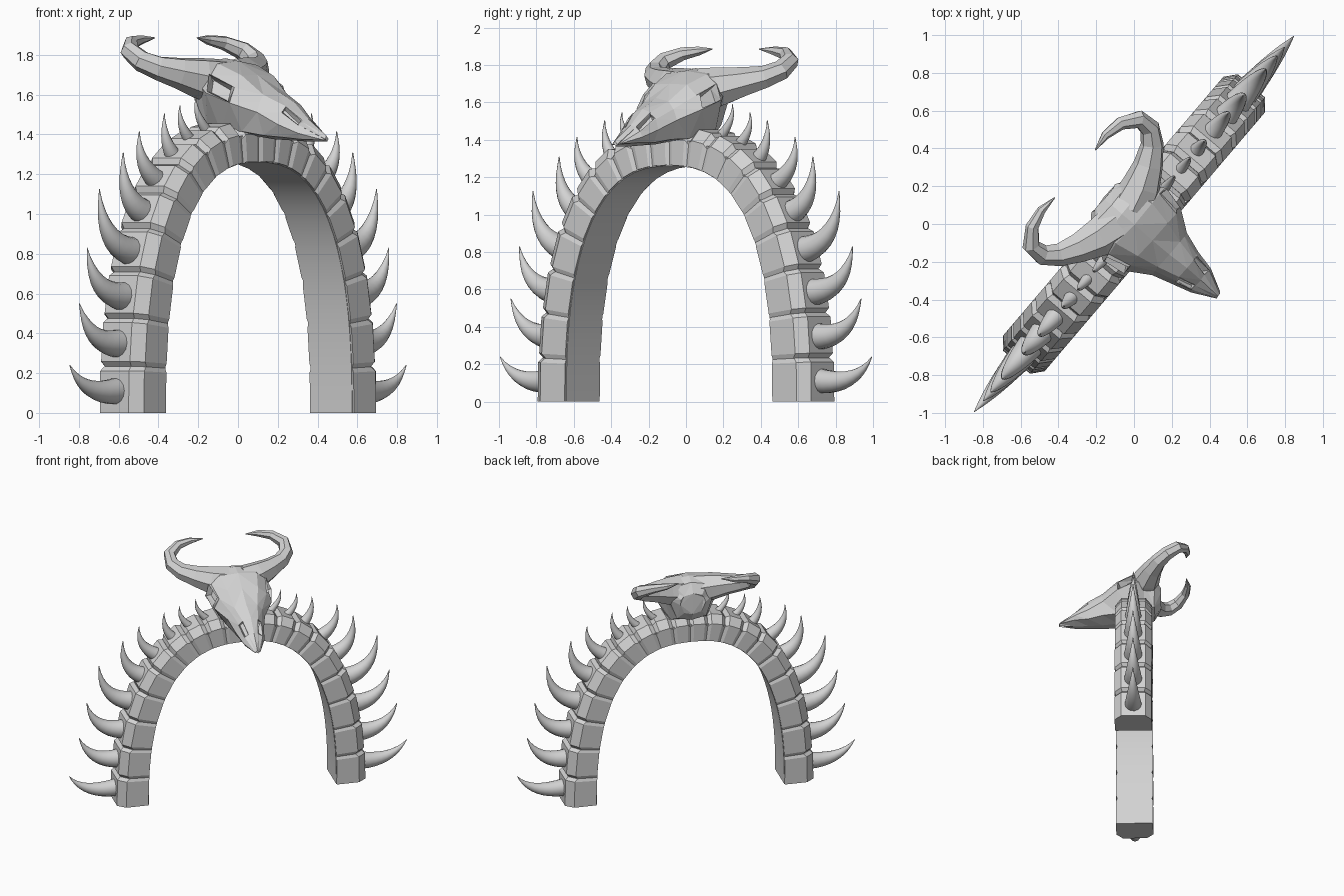
import bpy, bmesh, math, random
from mathutils import Vector, Matrix

random.seed(4)
cube = bpy.data.objects.get("Cube")
if cube:
    bpy.data.objects.remove(cube, do_unlink=True)

# One plain bone colour
GREY = (0.65, 0.65, 0.65, 1)
bone = bpy.data.materials.new("bone grey")
bone.use_nodes = True
bone.diffuse_color = GREY
bone.node_tree.nodes["Principled BSDF"].inputs["Base Color"].default_value = GREY

# The arch is built along local x, facing local -y, then turned about z
TURN = Matrix.Rotation(math.radians(49.6), 4, "Z")


def loft(rings):
    """Skin a list of equal-sized rings and cap both ends."""
    bm = bmesh.new()
    rows = [[bm.verts.new(p) for p in ring] for ring in rings]
    count = len(rows[0])
    for a, b in zip(rows, rows[1:]):
        for i in range(count):
            j = (i + 1) % count
            bm.faces.new((a[i], a[j], b[j], b[i]))
    bm.faces.new(rows[0])
    bm.faces.new(rows[-1])
    bmesh.ops.recalc_face_normals(bm, faces=bm.faces)
    return bm


def finish(name, bm, smooth=None):
    mesh = bpy.data.meshes.new(name)
    bm.to_mesh(mesh)
    bm.free()
    mesh.materials.append(bone)
    obj = bpy.data.objects.new(name, mesh)
    bpy.context.collection.objects.link(obj)
    obj.matrix_world = TURN
    if smooth:
        bpy.ops.object.select_all(action="DESELECT")
        obj.select_set(True)
        bpy.context.view_layer.objects.active = obj
        bpy.ops.object.shade_smooth_by_angle(angle=math.radians(smooth))


def tube(points, radii, sides):
    """Tapered round sweep along a path."""
    rings = []
    normal = None
    for i, p in enumerate(points):
        tangent = (points[min(i + 1, len(points) - 1)] - points[max(i - 1, 0)]).normalized()
        if normal is None:
            normal = tangent.cross(Vector((0.1, 1, 0.2)))
        normal = (normal - tangent * normal.dot(tangent)).normalized()
        other = tangent.cross(normal)
        angles = [2 * math.pi * k / sides for k in range(sides)]
        rings.append([p + radii[i] * (normal * math.cos(a) + other * math.sin(a)) for a in angles])
    return loft(rings)


# Inner curve of the arch: a superellipse quarter, measured by arc length
HALF, TOP, POWER = 0.725, 1.26, 2.5


def curve(t):
    return Vector((HALF * max(math.cos(t), 0) ** (2 / POWER), 0, TOP * math.sin(t) ** (2 / POWER)))


STEPS = 2000
samples = [curve(math.pi / 2 * i / STEPS) for i in range(STEPS + 1)]
lengths = [0]
for a, b in zip(samples, samples[1:]):
    lengths.append(lengths[-1] + (b - a).length)


def frame(fraction):
    """Point and outward direction at a fraction of the way from foot to crown."""
    target = fraction * lengths[-1]
    i = next((k for k, d in enumerate(lengths) if d >= target), STEPS)
    p = samples[i]
    out = Vector(((p.x / HALF) ** (POWER - 1) / HALF, 0, (p.z / TOP) ** (POWER - 1) / TOP))
    return p, out.normalized()


def section(fraction, side, profile):
    p, out = frame(fraction)
    pts = [p + out * w + Vector((0, n, 0)) for n, w in profile]
    return [Vector((side * q.x, q.y, q.z)) for q in pts]


# Smooth inner lining of the arch
lining = [(-0.135, 0), (0.135, 0), (0.135, 0.14), (-0.135, 0.14)]
cuts = [i / 20 for i in range(21)]
rings = [section(f, 1, lining) for f in cuts] + [section(f, -1, lining) for f in reversed(cuts[:-1])]
finish("arch_lining", loft(rings), 35)


def block_profile(half, height):
    right = [(half, 0.004), (half, height - 0.06), (half - 0.05, height)]
    return right + [(-n, w) for n, w in reversed(right)]


# Bevelled vertebra blocks with a curved spike on each, shorter toward the crown
block_sizes = [0.225, 0.225, 0.215, 0.2, 0.17, 0.145, 0.125, 0.115, 0.11, 0.12]
spike_tips = [(1.305, 0.24), (1.23, 0.55), (1.17, 0.83), (1.075, 1.125), (0.89, 1.31),
              (0.765, 1.415), (0.57, 1.505), (0.45, 1.545), (0.325, 1.59)]
spike_radii = [0.07, 0.075, 0.076, 0.076, 0.07, 0.056, 0.044, 0.034, 0.03]
total = sum(block_sizes)

for side, label in ((1, "left"), (-1, "right")):
    start = 0
    for i, size in enumerate(block_sizes):
        end = start + size / total
        bevel = 0.022 / total
        height = 0.235 - 0.035 * start
        full, low = block_profile(0.145, height), block_profile(0.136, height - 0.022)
        stations = [(start, low), (start + bevel, full), (end - bevel, full), (end, low)]
        if i == 0:
            stations[0] = (0, full)
        finish(f"{label}_vertebra_{i + 1}", loft([section(f, side, p) for f, p in stations]))

        if i < len(spike_tips):
            p, out = frame((start + end) / 2)
            base = p + out * (height - 0.065)
            tip = Vector((spike_tips[i][0], 0, spike_tips[i][1]))
            reach = (tip - base).length
            # Spikes leave the block squarely, then hook upward
            hook = min(i / 4, 1)
            bend = Vector((tip.x - 0.12 + 0.14 * hook, 0,
                           base.z + reach * (0.6 * out.z - 0.12)))
            path, radii = [], []
            for k in range(11):
                t = k / 10
                q = base * (1 - t) ** 2 + bend * 2 * t * (1 - t) + tip * t * t
                path.append(Vector((side * q.x, 0, q.z)))
                radii.append(max(spike_radii[i] * (1 - t ** 1.3), 0.002))
            finish(f"{label}_spike_{i + 1}", tube(path, radii, 14), 60)
        start = end

# Skull: forward position, top / middle / bottom heights, top / middle / bottom half widths
skull_stations = [
    (-0.21, 1.69, 1.61, 1.52, 0.07, 0.10, 0.07),
    (-0.16, 1.755, 1.64, 1.46, 0.12, 0.17, 0.11),
    (-0.08, 1.785, 1.65, 1.42, 0.13, 0.20, 0.14),
    (0.00, 1.77, 1.61, 1.40, 0.14, 0.25, 0.14),
    (0.13, 1.705, 1.56, 1.39, 0.12, 0.22, 0.13),
    (0.25, 1.62, 1.51, 1.38, 0.085, 0.14, 0.10),
    (0.36, 1.56, 1.45, 1.37, 0.055, 0.11, 0.08),
    (0.46, 1.48, 1.41, 1.36, 0.035, 0.085, 0.06),
    (0.585, 1.395, 1.375, 1.36, 0.012, 0.02, 0.015),
]
rings = []
for n, zt, zm, zb, wt, wm, wb in skull_stations:
    temple = (wt + (wm - wt) * 0.65, zt - 0.015 - (zt - zm) * 0.35)
    half = [(wt, zt - 0.015), temple, (wm, zm), (wb, zb + 0.02)]
    ring = [(0, zt)] + half + [(0, zb)] + [(-w, z) for w, z in reversed(half)]
    rings.append([Vector((w, -n, z)) for w, z in ring])
skull = loft(rings)


def hollow(bm, spot, rim, rim_height, lip, depth):
    """Raise a rim on the face nearest a spot and sink its middle."""
    face = min(bm.faces, key=lambda f: (f.calc_center_median() - spot).length)
    bmesh.ops.inset_region(bm, faces=[face], thickness=rim, depth=rim_height)
    bmesh.ops.inset_region(bm, faces=[face], thickness=lip, depth=-depth)


for side in (1, -1):
    hollow(skull, Vector((side * 0.21, -0.065, 1.625)), 0.008, 0.012, 0.01, 0.05)   # eye sockets
    hollow(skull, Vector((side * 0.05, -0.41, 1.485)), 0.006, 0.002, 0.005, 0.025)  # nostrils
for v in skull.verts:
    v.co += Vector([random.uniform(-0.006, 0.006) for _ in range(3)])
bmesh.ops.triangulate(skull, faces=skull.faces)
finish("skull", skull)

# Horns sweep out of a thick root, then back and inward
horn_path = [(0.06, -0.07, 1.665), (0.18, -0.1, 1.685), (0.29, -0.145, 1.71), (0.385, -0.2, 1.735),
             (0.44, -0.265, 1.77), (0.44, -0.34, 1.82), (0.36, -0.40, 1.86),
             (0.26, -0.42, 1.875), (0.165, -0.41, 1.885)]
horn_radii = [0.12, 0.105, 0.08, 0.062, 0.055, 0.048, 0.036, 0.024, 0.003]
for side, label in ((1, "left"), (-1, "right")):
    path = [Vector((side * u, -n, z)) for u, n, z in horn_path]
    finish(f"{label}_horn", tube(path, horn_radii, 7))
